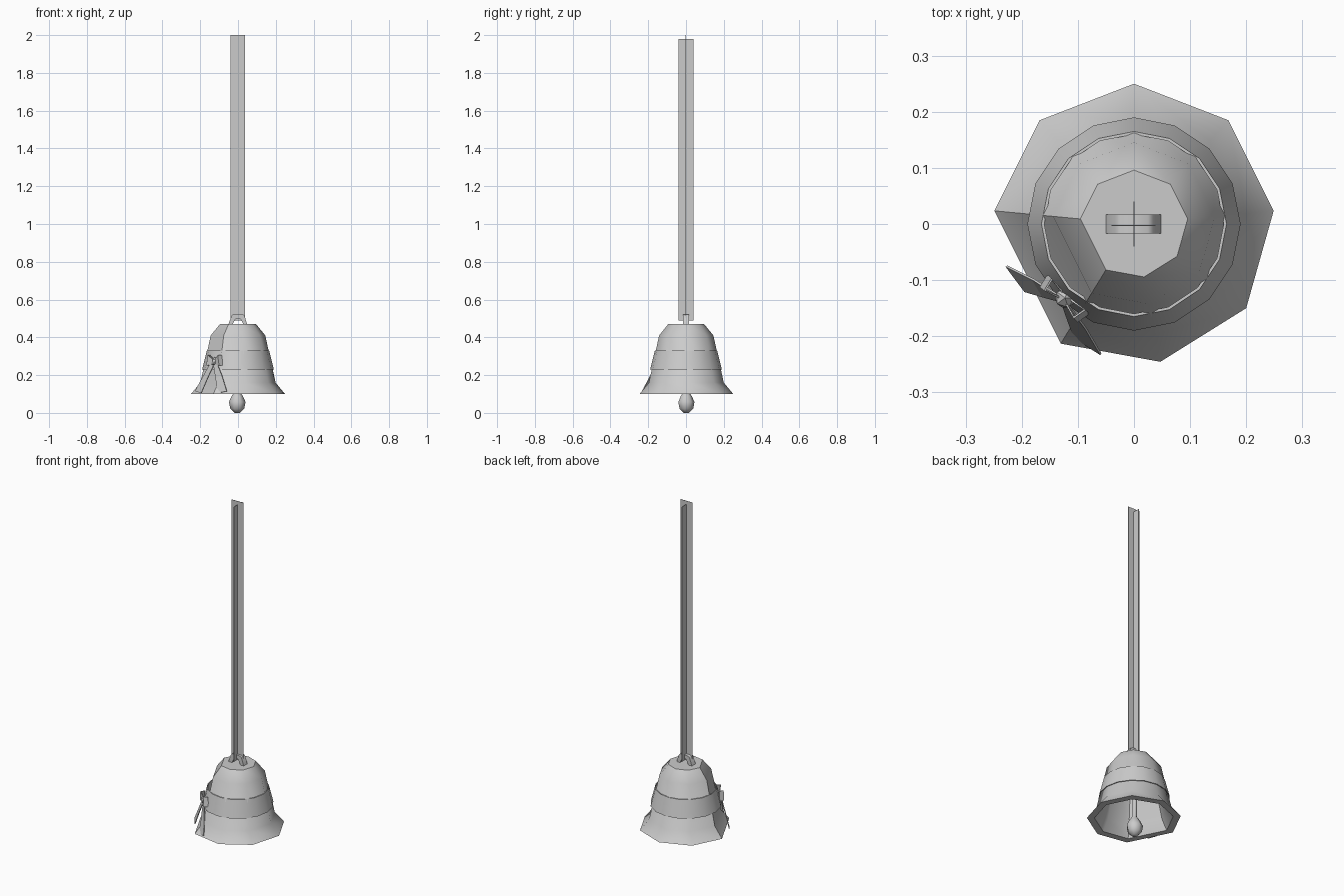
import bpy, bmesh
from math import radians, sin, cos, tau
from mathutils import Vector

cube = bpy.data.objects.get("Cube")
if cube:
    bpy.data.objects.remove(cube)

grey = bpy.data.materials.new("plain grey")
grey.use_nodes = True
GREY = (0.6, 0.6, 0.6, 1)
grey.diffuse_color = GREY
grey.node_tree.nodes["Principled BSDF"].inputs["Base Color"].default_value = GREY


def finish(name, bm, smooth=None, recalc=True):
    if recalc:
        bmesh.ops.recalc_face_normals(bm, faces=bm.faces)
    mesh = bpy.data.meshes.new(name)
    bm.to_mesh(mesh)
    bm.free()
    mesh.materials.append(grey)
    obj = bpy.data.objects.new(name, mesh)
    bpy.context.collection.objects.link(obj)
    if smooth:
        bpy.ops.object.select_all(action='DESELECT')
        obj.select_set(True)
        bpy.context.view_layer.objects.active = obj
        bpy.ops.object.shade_smooth_by_angle(angle=radians(smooth))
    return obj


def lathe(name, profile, angles, center=(0, 0), smooth=None, caps=(True, True)):
    """Sweep (radius, height) pairs through the given angles."""
    bm = bmesh.new()
    rings = [[bm.verts.new((center[0] + r * cos(a), center[1] + r * sin(a), z))
              for a in angles] for r, z in profile]
    n = len(angles)
    for low, high in zip(rings, rings[1:]):
        for i in range(n):
            j = (i + 1) % n
            bm.faces.new((low[i], low[j], high[j], high[i]))
    for use, ring in zip(caps, (rings[0], rings[-1])):
        if use:
            bm.faces.new(ring)
    return finish(name, bm, smooth)


def even(n):
    return [tau * i / n + tau / 4 for i in range(n)]


def strip(name, rows, thickness=0.004):
    """Thin ribbon through rows of paired edge points."""
    bm = bmesh.new()
    pairs = [[bm.verts.new(p) for p in row] for row in rows]
    for (a, b), (c, d) in zip(pairs, pairs[1:]):
        bm.faces.new((a, b, d, c))
    obj = finish(name, bm)
    solid = obj.modifiers.new("thickness", 'SOLIDIFY')
    solid.thickness = thickness
    solid.offset = 0
    return obj


# Hollow faceted bell with a flared lip; one facet is wider than the rest
bell_angles = [radians(90 + 42.3 * k) for k in range(-5, 3)]
lathe("bell", [(0.096, 0.47), (0.145, 0.41), (0.2, 0.16), (0.25, 0.1),
               (0.21, 0.1), (0.18, 0.16), (0.125, 0.4), (0.08, 0.45)],
      bell_angles, smooth=40)

# Ribbon band around the bell
lathe("ribbon_band", [(0.19, 0.23), (0.165, 0.33), (0.16, 0.33), (0.185, 0.23), (0.19, 0.23)],
      even(16), smooth=30, caps=(False, False))

# Clapper ball and rod
lathe("clapper", [(0.015, 0), (0.038, 0.022), (0.045, 0.058), (0.03, 0.09),
                  (0.012, 0.115), (0.012, 0.455)],
      even(7), center=(-0.004, 0), smooth=50)

# Arched hanger on the crown
bm = bmesh.new()
outer = [(-0.052, 0.465), (-0.034, 0.515), (-0.025, 0.522),
         (0.025, 0.522), (0.034, 0.515), (0.05, 0.465)]
inner = [(-0.03, 0.465), (-0.015, 0.495), (-0.01, 0.5),
         (0.01, 0.5), (0.015, 0.495), (0.03, 0.465)]
sides = [[[bm.verts.new((x, y, z)) for x, z in line] for line in (outer, inner)]
         for y in (-0.017, 0.017)]
(fo, fi), (bo, bi) = sides
for a, b in ((fo, fi), (fi, bi), (bi, bo), (bo, fo)):
    for i in range(len(a) - 1):
        bm.faces.new((a[i], a[i + 1], b[i + 1], b[i]))
for i in (0, -1):
    bm.faces.new((fo[i], fi[i], bi[i], bo[i]))
finish("hanger", bm, smooth=40)

# Long strap made of two crossed flat strips
strip("strap_wide", [((-0.04, -0.003, z), (0.038, -0.003, z)) for z in (0.49, 2.0)], 0.002)
strip("strap_cross", [((0, -0.04, z), (0, 0.04, z)) for z in (0.49, 1.98)], 0.002)

# Bow: knot, two short loops and two flared tails
out = Vector((cos(radians(-133)), sin(radians(-133)), 0))
side = Vector((-out.y, out.x, 0))
knot = out * 0.18 + Vector((0, 0, 0.27))
bm = bmesh.new()
bmesh.ops.create_icosphere(bm, subdivisions=1, radius=0.02)
bmesh.ops.scale(bm, vec=(1, 1, 1.3), verts=bm.verts)
bmesh.ops.translate(bm, vec=knot, verts=bm.verts)
finish("bow_knot", bm)

for name, s in (("right", -1), ("left", 1)):
    def at(across, depth, z):
        return knot + side * s * across + out * depth + Vector((0, 0, z))
    strip("bow_loop_" + name,
          [(at(0.005, 0.005, -0.012), at(0.005, 0.005, 0.012)),
           (at(0.045, 0.015, -0.02), at(0.035, 0.015, 0.035)),
           (at(0.05, -0.008, -0.02), at(0.04, -0.008, 0.035)),
           (at(0.005, -0.004, -0.012), at(0.005, -0.004, 0.012))])
    strip("bow_tail_" + name,
          [(at(-0.006, 0.006, -0.005), at(0.016, 0.006, 0.005)),
           (at(0.03, 0.025, -0.09), at(0.065, 0.015, -0.07)),
           (at(0.06, 0.04, -0.165), at(0.115, 0.03, -0.155))])
